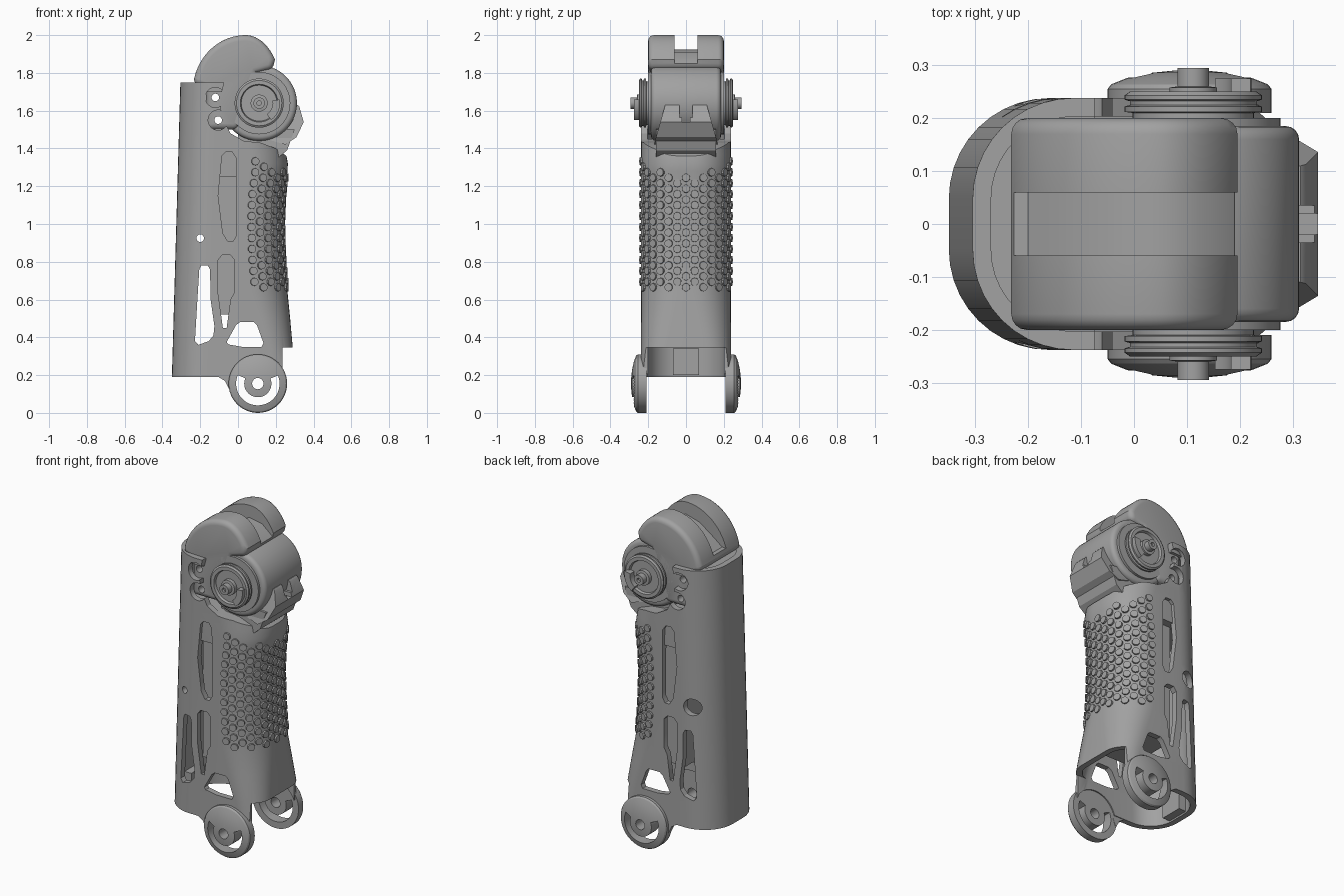
import bpy, bmesh, math
from mathutils import Matrix, Vector

cube = bpy.data.objects.get("Cube")
if cube:
    bpy.data.objects.remove(cube, do_unlink=True)

GREY = (0.36, 0.36, 0.36, 1)
mat = bpy.data.materials.new("plain grey")
mat.use_nodes = True
mat.diffuse_color = GREY
mat.node_tree.nodes["Principled BSDF"].inputs["Base Color"].default_value = GREY
parts = []


def finish(name, bm, part=True):
    bmesh.ops.recalc_face_normals(bm, faces=bm.faces)
    me = bpy.data.meshes.new(name)
    bm.to_mesh(me)
    bm.free()
    ob = bpy.data.objects.new(name, me)
    bpy.context.collection.objects.link(ob)
    if part:
        me.materials.append(mat)
        parts.append(ob)
    else:
        ob.hide_render = True
    return ob


def skin(name, rings, cyclic=False, part=True):
    """Join matching rings of points with quads; cap the ends unless cyclic."""
    bm = bmesh.new()
    vs = [[bm.verts.new(p) for p in ring] for ring in rings]
    n = len(vs[0])
    for i in range(len(vs) if cyclic else len(vs) - 1):
        a, b = vs[i], vs[(i + 1) % len(vs)]
        for j in range(n):
            k = (j + 1) % n
            bm.faces.new((a[j], a[k], b[k], b[j]))
    if not cyclic:
        bm.faces.new(vs[0])
        bm.faces.new(vs[-1])
    return finish(name, bm, part)


def prism(name, pts, y0, y1, part=True):
    return skin(name, [[(x, y, z) for x, z in pts] for y in (y0, y1)], part=part)


def circle(cx, cz, r, a0=0, a1=360, n=40):
    full = a1 - a0 == 360
    steps = n if full else n + 1
    angles = [math.radians(a0 + (a1 - a0) * i / n) for i in range(steps)]
    return [(cx + r * math.cos(a), cz + r * math.sin(a)) for a in angles]


def arc_band(cx, cz, r0, r1, a0, a1):
    return circle(cx, cz, r1, a0, a1) + circle(cx, cz, r0, a0, a1)[::-1]


def turned(name, cx, cz, side, profile):
    """Lathe a (radius, y) profile about an axis along y."""
    return skin(name, [[(x, side * y, z) for x, z in circle(cx, cz, r, n=48)]
                       for r, y in profile])


def modify(ob, kind, **settings):
    m = ob.modifiers.new(kind, kind)
    for key, value in settings.items():
        setattr(m, key, value)
    bpy.context.view_layer.objects.active = ob
    bpy.ops.object.modifier_apply(modifier=m.name)


def cut(ob, pts, y0=-0.4, y1=0.4):
    tool = prism("cutter", pts, y0, y1, part=False)
    modify(ob, "BOOLEAN", operation="DIFFERENCE", solver="EXACT", object=tool)
    bpy.data.objects.remove(tool, do_unlink=True)


def bevel(ob, width):
    modify(ob, "BEVEL", width=width, segments=4, limit_method="ANGLE",
           angle_limit=math.radians(65), use_clamp_overlap=False)


def rect(x0, x1, z0, z1):
    return [(x0, z0), (x1, z0), (x1, z1), (x0, z1)]


# Shell cross-section: a rounded rectangle that changes with height
HALF = 0.238
FRONT = [(0.19, 0.295), (0.345, 0.29), (0.5, 0.276), (0.64, 0.262), (0.8, 0.247),
         (1.0, 0.24), (1.15, 0.245), (1.28, 0.262), (1.32, 0.264), (1.37, 0.255),
         (1.45, 0.24), (1.75, 0.2)]


def front_x(z):
    for (z0, x0), (z1, x1) in zip(FRONT, FRONT[1:]):
        if z <= z1:
            return x0 + (x1 - x0) * (z - z0) / (z1 - z0)
    return FRONT[-1][1]


def front_r(z):
    return 0.1 + 0.1 * min(1, (z - 0.19) / 0.45)


def section(z, inset=0):
    back = -0.35 + 0.045 * (z - 0.19) / 1.56
    xf, rf, rb = front_x(z), front_r(z), 0.19
    corners = [(xf - rf, HALF - rf, rf), (back + rb, HALF - rb, rb),
               (back + rb, rb - HALF, rb), (xf - rf, rf - HALF, rf)]
    return [(x, y, z) for i, (cx, cy, r) in enumerate(corners)
            for x, y in circle(cx, cy, r - inset, 90 * i, 90 * i + 90, n=10)]


levels = [z for z, _ in FRONT]
shell = skin("shell", [section(z) for z in levels]
             + [section(z, 0.035) for z in reversed(levels)], cyclic=True)
collar = skin("collar", [section(z, 0.02) for z in (1.25, 1.28, 1.32, 1.37, 1.45)])
top_cap = skin("top_cap", [section(z, 0.02) for z in (1.7, 1.745)])

# Clear the space around the upper joint
joint_gap = [(-0.07, 1.85), (-0.075, 1.74), (-0.095, 1.66), (-0.085, 1.57), (-0.04, 1.48),
             (0.03, 1.44), (0.12, 1.43), (0.2, 1.40), (0.3, 1.33), (0.5, 1.3), (0.5, 1.85)]
for ob in (shell, collar, top_cap):
    cut(ob, joint_gap)

# Side windows and open lower front
WHEEL = (0.105, 0.155)
cut(shell, [(-0.085, 1.36), (-0.065, 1.38), (-0.03, 1.38), (-0.01, 1.35), (-0.008, 0.94),
            (-0.025, 0.91), (-0.055, 0.91), (-0.08, 0.95), (-0.105, 1.15)])
cut(shell, [(-0.105, 0.81), (-0.085, 0.835), (-0.04, 0.835), (-0.018, 0.81), (-0.018, 0.64),
            (-0.04, 0.6), (-0.06, 0.45), (-0.08, 0.45), (-0.105, 0.63)])
cut(shell, [(-0.205, 0.76), (-0.195, 0.78), (-0.16, 0.78), (-0.148, 0.76), (-0.145, 0.6),
            (-0.125, 0.46), (-0.13, 0.41), (-0.155, 0.38), (-0.21, 0.36), (-0.228, 0.38),
            (-0.215, 0.6)])
cut(shell, [(-0.06, 0.375), (-0.01, 0.465), (0.01, 0.48), (0.085, 0.48), (0.1, 0.465),
            (0.135, 0.37), (0.125, 0.35), (0.02, 0.35), (-0.05, 0.362)])
cut(shell, rect(0.05, 0.4, 0.1, 0.345), -0.2, 0.2)
cut(shell, rect(0.235, 0.4, 0.1, 0.345))
cut(shell, circle(*WHEEL, 0.14))
cut(shell, circle(-0.2, 0.925, 0.02))
cut(shell, circle(-0.2, 0.925, 0.05), 0.1, 0.4)

# Rounded head with a strap groove over the top
head_curve = []
for i in range(25):
    a = math.radians(172 - 137 * i / 24)
    rx = 0.28 if math.cos(a) < 0 else 0.19
    head_curve.append((0.04 + rx * math.cos(a), 1.7 + 0.3 * math.sin(a)))
head = prism("head", head_curve + [(0.185, 1.82), (0.1, 1.8), (0.0, 1.5),
                                   (-0.17, 1.5), (-0.17, 1.72)], -0.2, 0.2)
bevel(head, 0.03)
cut(head, [(-0.3, 1.79), (-0.2, 1.79), (-0.15, 1.83), (-0.05, 1.9), (0.04, 1.925),
           (0.12, 1.91), (0.19, 1.85), (0.3, 1.85), (0.3, 2.1), (-0.3, 2.1)], -0.06, 0.06)
for x, z in ((-0.12, 1.67), (-0.105, 1.55)):
    cut(shell, circle(x, z, 0.053))
    cut(head, circle(x, z, 0.02))
    cut(top_cap, circle(x, z, 0.02))

# Joint barrel, neck and notched bracket
JOINT = (0.112, 1.64)
barrel = prism("joint_barrel", circle(*JOINT, 0.2, n=64), -0.185, 0.185)
bevel(barrel, 0.025)
neck = prism("neck", [(0.0, 1.52), (0.0, 1.36), (0.2, 1.34), (0.26, 1.39), (0.3, 1.5)],
             -0.16, 0.16)
bracket = prism("bracket", [(0.2, 1.63), (0.315, 1.63), (0.325, 1.62), (0.348, 1.54),
                            (0.31, 1.46), (0.25, 1.42), (0.15, 1.45)], -0.11, 0.11)
for v in bracket.data.vertices:
    v.co.y *= 1 + 2.6 * (1.63 - v.co.z)
cut(bracket, rect(0.15, 0.4, 1.565, 1.7), -0.035, 0.035)
cut(bracket, rect(0.15, 0.4, 1.54, 1.6), -0.02, 0.02)

# Inner core behind the windows, and a pad on the back wall
prism("core", rect(-0.115, 0.18, 0.52, 1.3), -0.17, 0.17)
prism("inner_pad", rect(-0.32, -0.265, 0.2, 0.34), -0.07, 0.07)

# Joint caps, keys, foot wheels and webs on both sides
for side, word in ((1, "left"), (-1, "right")):
    turned(word + "_joint_cap", *JOINT, side, [
        (0.165, 0.17), (0.165, 0.2), (0.115, 0.2), (0.115, 0.21), (0.13, 0.212),
        (0.13, 0.222), (0.12, 0.225), (0.12, 0.232), (0.13, 0.235), (0.13, 0.243),
        (0.12, 0.25), (0.1, 0.25), (0.095, 0.235), (0.045, 0.235), (0.045, 0.258),
        (0.03, 0.26), (0.03, 0.295), (0.012, 0.295), (0.012, 0.28)])
    prism(word + "_joint_key", arc_band(*JOINT, 0.072, 0.11, -55, 10),
          side * 0.23, side * 0.275)
    wheel = turned(word + "_foot_wheel", *WHEEL, side, [
        (0.155, 0.21), (0.155, 0.255), (0.148, 0.264), (0.118, 0.276),
        (0.07, 0.286), (0.03, 0.29)])
    cut(wheel, arc_band(*WHEEL, 0.072, 0.115, 157, 382))
    cut(wheel, circle(*WHEEL, 0.03))
    prism(word + "_foot_web", [(-0.13, 0.2), (-0.1, 0.188), (-0.07, 0.17), (-0.045, 0.12),
                               (-0.025, 0.17), (-0.025, 0.22)], side * 0.208, side * 0.238)

# Raised grip studs in staggered columns around the front
bm = bmesh.new()
STEP, RISE = 0.046, 0.058
for col in range(-10, 11):
    for row in range(13):
        z = 0.665 + RISE * (row + 0.5 * (col % 2))
        xf, r = front_x(z), front_r(z)
        s, flat = abs(col) * STEP, HALF - r
        turn = min(max((s - flat) / r, 0), math.pi / 2)
        x = xf - r + r * math.cos(turn) - max(0, s - flat - r * math.pi / 2)
        y = min(s, flat) + r * math.sin(turn)
        if x < 0.05 or z > 1.35 - 0.4 * (x - 0.05):
            continue
        sign = 1 if col >= 0 else -1
        normal = Vector((math.cos(turn), sign * math.sin(turn), 0))
        place = Matrix.Translation(Vector((x, sign * y, z)) - normal * 0.002)
        bmesh.ops.create_cone(bm, cap_ends=True, segments=10, radius1=0.023, radius2=0.021,
                              depth=0.022,
                              matrix=place @ normal.to_track_quat("Z", "Y").to_matrix().to_4x4())
finish("grip_studs", bm)

# Smooth shading with crisp edges
bpy.ops.object.select_all(action="DESELECT")
for ob in parts:
    ob.select_set(True)
bpy.context.view_layer.objects.active = shell
bpy.ops.object.shade_smooth_by_angle(angle=math.radians(30))
